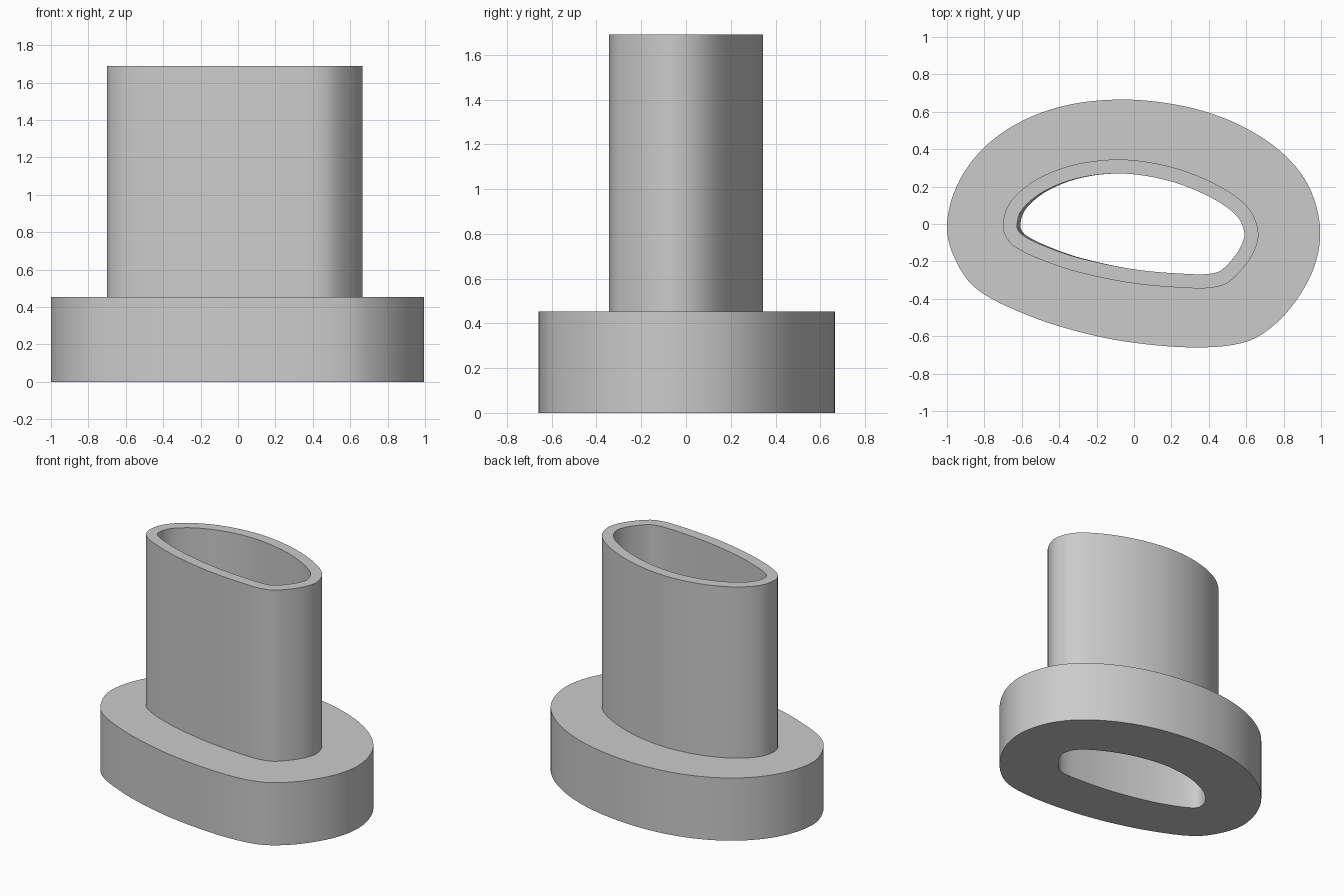
import bpy
import bmesh
from mathutils import Vector
from mathutils.geometry import interpolate_bezier

if "Cube" in bpy.data.objects:
    bpy.data.objects.remove(bpy.data.objects["Cube"])

SAMPLES = 128
FLANGE_TOP = 0.453
TUBE_TOP = 1.69
WALL = 0.075

# Outline points, clockwise from the left end
flange_points = [
    (-1, 0), (-.94, .22), (-.8, .41), (-.6, .55), (-.36, .635), (-.1, .665),
    (.15, .65), (.4, .595), (.63, .495), (.82, .355), (.94, .19), (.995, -.02),
    (.97, -.21), (.88, -.39), (.75, -.54), (.6, -.63), (.35, -.66),
    (0, -.635), (-.3, -.575), (-.6, -.475), (-.85, -.34), (-.965, -.17)]
tube_points = [
    (-.7, 0), (-.68, .085), (-.62, .165), (-.5, .25), (-.32, .317), (-.1, .345),
    (.1, .327), (.3, .273), (.5, .177), (.62, .075), (.665, -.045),
    (.645, -.14), (.58, -.24), (.5, -.315), (.42, -.34), (.3, -.343),
    (0, -.318), (-.3, -.257), (-.5, -.19), (-.64, -.12), (-.69, -.06)]


def resample(points):
    """Evenly spaced points along a closed polyline."""
    lengths = [(points[i] - points[i - 1]).length for i in range(1, len(points))]
    step = sum(lengths) / SAMPLES
    result, segment, start = [], 0, 0.0
    for k in range(SAMPLES):
        while segment < len(lengths) - 1 and start + lengths[segment] < k * step:
            start += lengths[segment]
            segment += 1
        t = (k * step - start) / lengths[segment]
        result.append(points[segment].lerp(points[segment + 1], t))
    return result


def smooth_outline(coords):
    """Closed smooth curve through the points, sampled evenly."""
    pts = [Vector(c) for c in coords]
    n = len(pts)
    directions = [(pts[(i + 1) % n] - pts[i - 1]).normalized() for i in range(n)]
    dense = [pts[0]]
    for i in range(n):
        j = (i + 1) % n
        reach = (pts[j] - pts[i]).length / 3
        curve = interpolate_bezier(pts[i], pts[i] + directions[i] * reach,
                                   pts[j] - directions[j] * reach, pts[j], 16)
        dense += [Vector(p[:2]) for p in curve[1:]]
    return resample(dense)


def inset(outline, distance):
    """Move a clockwise outline inward along its normals."""
    result = []
    for i, p in enumerate(outline):
        along = (outline[(i + 1) % SAMPLES] - outline[i - 1]).normalized()
        result.append(p + Vector((along.y, -along.x)) * distance)
    return result


flange = smooth_outline(flange_points)
tube = smooth_outline(tube_points)
bore = inset(tube, WALL)
# The bore narrows slightly toward the bottom at its left end
bore_bottom = [Vector((p.x + 0.018 * max(0, -p.x / 0.62), p.y)) for p in bore]

# Closed chain of rings: flange side, flange top, tube side, rim, bore, underside
rings = [(flange, 0), (flange, FLANGE_TOP), (tube, FLANGE_TOP),
         (tube, TUBE_TOP), (bore, TUBE_TOP), (bore_bottom, 0)]
bm = bmesh.new()
loops = [[bm.verts.new((p.x, p.y, z)) for p in outline] for outline, z in rings]
for r, lower in enumerate(loops):
    upper = loops[(r + 1) % len(loops)]
    for i in range(SAMPLES):
        j = (i + 1) % SAMPLES
        bm.faces.new((lower[i], lower[j], upper[j], upper[i]))
bmesh.ops.recalc_face_normals(bm, faces=bm.faces[:])

mesh = bpy.data.meshes.new("flanged_tube")
bm.to_mesh(mesh)
bm.free()
body = bpy.data.objects.new("flanged_tube", mesh)
bpy.context.collection.objects.link(body)

# Plain grey finish
grey = bpy.data.materials.new("light_grey")
grey.use_nodes = True
colour = (0.6, 0.6, 0.6, 1)
grey.diffuse_color = colour
grey.node_tree.nodes["Principled BSDF"].inputs["Base Color"].default_value = colour
mesh.materials.append(grey)

bpy.context.view_layer.objects.active = body
body.select_set(True)
bpy.ops.object.shade_smooth_by_angle(angle=0.6)
